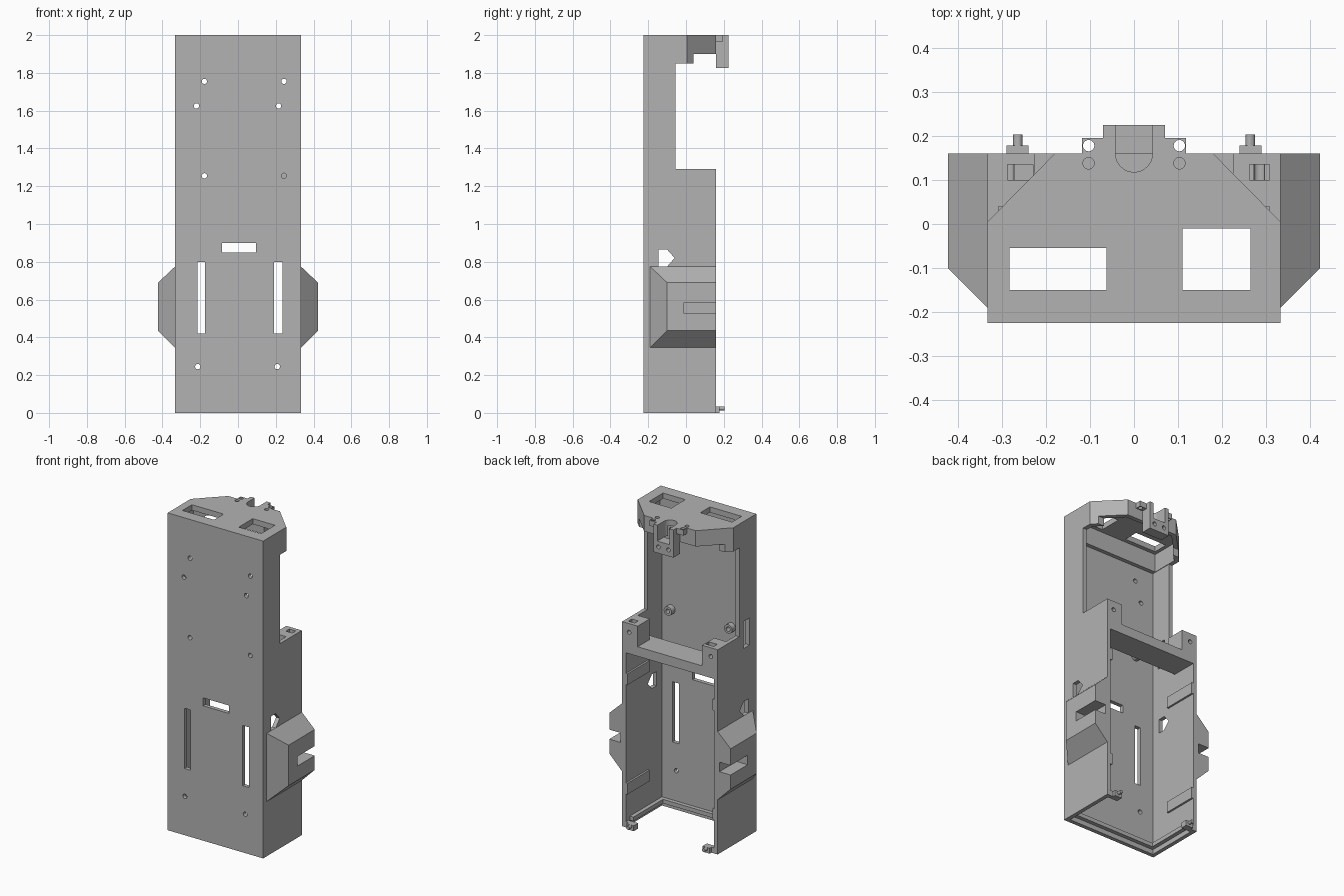
import bpy, bmesh, math
from mathutils import Vector

cube = bpy.data.objects.get("Cube")
if cube:
    bpy.data.objects.remove(cube, do_unlink=True)

grey = bpy.data.materials.new("plain_grey")
grey.use_nodes = True
grey.diffuse_color = (0.45, 0.45, 0.45, 1)
grey.node_tree.nodes["Principled BSDF"].inputs["Base Color"].default_value = (0.45, 0.45, 0.45, 1)

AXES = {"x": lambda a, b, t: (t, a, b), "y": lambda a, b, t: (a, t, b), "z": lambda a, b, t: (a, b, t)}


def prism(name, pts, axis, lo, hi):
    """Extrude a 2D profile along one axis."""
    bm = bmesh.new()
    place = AXES[axis]
    face = bm.faces.new([bm.verts.new(place(a, b, lo)) for a, b in pts])
    step = Vector(place(0, 0, hi - lo))
    out = bmesh.ops.extrude_face_region(bm, geom=[face])
    bmesh.ops.translate(bm, vec=step, verts=[v for v in out["geom"] if isinstance(v, bmesh.types.BMVert)])
    bmesh.ops.recalc_face_normals(bm, faces=bm.faces)
    return finish(name, bm)


def finish(name, bm):
    me = bpy.data.meshes.new(name)
    bm.to_mesh(me)
    bm.free()
    me.materials.append(grey)
    ob = bpy.data.objects.new(name, me)
    bpy.context.collection.objects.link(ob)
    return ob


def box(name, x0, x1, y0, y1, z0, z1):
    return prism(name, [(x0, y0), (x1, y0), (x1, y1), (x0, y1)], "z", z0, z1)


def rod(name, a, b, r, axis, lo, hi, n=20):
    pts = [(a + r * math.cos(math.tau * i / n), b + r * math.sin(math.tau * i / n)) for i in range(n)]
    return prism(name, pts, axis, lo, hi)


def cut(ob, cutters):
    """Subtract each cutter, then drop it."""
    bpy.context.view_layer.objects.active = ob
    for c in cutters:
        c.hide_render = True
        m = ob.modifiers.new("cut", "BOOLEAN")
        m.operation, m.solver, m.object = "DIFFERENCE", "EXACT", c
        bpy.ops.object.modifier_apply(modifier=m.name)
        bpy.data.objects.remove(c, do_unlink=True)


W, F, B, T = 0.333, -0.225, 0.16, 0.025   # half width, front, back, wall thickness

# Front wall with slots and screw holes
front = box("front_wall", -W + T, W - T, F, F + T, 0, 1.85)
holes = [(-0.178, 1.755), (0.243, 1.755), (-0.22, 1.625), (0.215, 1.625),
         (-0.178, 1.255), (0.243, 1.255), (-0.213, 0.245), (0.208, 0.245)]
cut(front, [box("slot", -0.215, -0.175, -0.3, 0, 0.42, 0.8),
            box("slot", 0.19, 0.235, -0.3, 0, 0.42, 0.8),
            box("slot", -0.085, 0.095, -0.3, 0, 0.85, 0.9)]
    + [rod("hole", x, z, 0.014, "y", -0.3, 0) for x, z in holes])

# Screw bosses on the inside of the front wall
for x, z in holes[4:6]:
    boss = rod("screw_boss", x, z, 0.028, "y", F + T, F + T + 0.035)
    cut(boss, [rod("hole", x, z, 0.014, "y", -0.3, 0)])

for s, side in ((1, "left"), (-1, "right")):
    def sbox(name, x0, x1, *rest):
        return box(name, min(s * x0, s * x1), max(s * x0, s * x1), *rest)

    # Side wall with a stepped back edge
    wall = prism(side + "_wall", [(F, 0), (B, 0), (B, 1.29), (-0.055, 1.29), (-0.055, 1.85), (F, 1.85)],
                 "x", *sorted((s * W, s * (W - T))))
    cutters = [prism("arrow_hole", [(-0.145, 0.775), (-0.1, 0.775), (-0.06, 0.82), (-0.1, 0.865), (-0.145, 0.865)],
                     "x", *sorted((s * 0.25, s * 0.4)))]
    if s < 0:
        cutters.append(sbox("slot", 0.25, 0.4, -0.155, -0.095, 1.2, 1.37))
    cut(wall, cutters)

    # Corner post with a top pocket and a screw hole
    post = sbox(side + "_post", 0.225, W, 0.04, B, 1.1, 1.29)
    px = (0.263, 0.32) if s > 0 else (-0.288, -0.23)
    cut(post, [box("pocket", *px, 0.1, 0.135, 1.24, 1.4),
               rod("hole", s * 0.285, 1.235, 0.013, "y", 0.1, 0.2)])

    # Flared side wing with a slot open to the back
    bm = bmesh.new()
    inner = [(-0.19, 0.345), (B, 0.345), (B, 0.775), (-0.19, 0.775)]
    outer = [(-0.1, 0.435), (B, 0.435), (B, 0.69), (-0.1, 0.69)]
    a = [bm.verts.new((s * W, y, z)) for y, z in inner]
    b = [bm.verts.new((s * 0.423, y, z)) for y, z in outer]
    bm.faces.new(a)
    bm.faces.new(b)
    for i in range(4):
        bm.faces.new((a[i], a[i - 1], b[i - 1], b[i]))
    bmesh.ops.recalc_face_normals(bm, faces=bm.faces)
    wing = finish(side + "_wing", bm)
    cut(wing, [sbox("slot", 0.345, 0.5, -0.01, 0.3, 0.525, 0.585)])

    # Guide ribs and bottom ledge inside the wall
    for z in (0.21, 0.9):
        sbox(side + "_guide_rib", W - T - 0.012, W - T, -0.06, B, z, z + 0.07)
    sbox(side + "_ledge", W - T - 0.025, W - T, F + T, B - 0.04, 0.03, 0.055)

    # Hinge pin at the bottom back corner
    sbox(side + "_pin_arm", 0.24, W - T, 0.135, B, 0, 0.035)
    sbox(side + "_pin_base", 0.24, 0.29, B, 0.178, 0, 0.035)
    rod(side + "_pin", s * 0.264, 0.024, 0.011, "y", 0.178, 0.203)

    # Pierced ear beside the top bracket
    ear = sbox(side + "_ear", 0.07, 0.118, B, 0.195, 1.965, 2)
    cut(ear, [rod("hole", s * 0.103, 0.178, 0.013, "z", 1.9, 2.1)])

box("bottom_ledge", -W + T, W - T, F + T, F + T + 0.025, 0.03, 0.055)

# Cross beam between the posts
box("cross_beam", -W + T, W - T, -0.005, B, 1.1, 1.16)

# Hollow top cap with chamfered back corners
cap = prism("top_cap", [(-W, F), (W, F), (W, 0.005), (0.18, B), (-0.18, B), (-W, 0.005)], "z", 1.85, 2)
cut(cap, [prism("hollow", [(-0.305, -0.175), (0.305, -0.175), (0.305, -0.008), (0.168, 0.133),
                           (-0.168, 0.133), (-0.305, -0.008)], "z", 1.8, 1.965),
          box("back_step", -0.5, 0.5, 0.04, 0.3, 1.8, 1.9),
          box("window", -0.283, -0.062, -0.15, -0.055, 1.8, 2.1),
          box("window", 0.11, 0.265, -0.15, -0.01, 1.8, 2.1),
          rod("saddle", 0, B, 0.042, "z", 1.9, 2.1, 32),
          rod("hole", 0.103, 0.138, 0.013, "z", 1.975, 2.1),
          rod("hole", -0.103, 0.138, 0.013, "z", 1.975, 2.1)])

# Saddle bracket on the back of the cap
bracket = box("saddle_bracket", -0.07, 0.07, B, 0.225, 1.825, 2)
cut(bracket, [box("channel", -0.042, 0.042, 0.1, 0.3, 1.9, 2.1)]
    + [rod("hole", x, 1.865, 0.013, "y", 0.19, 0.3) for x in (-0.035, 0.035)])
